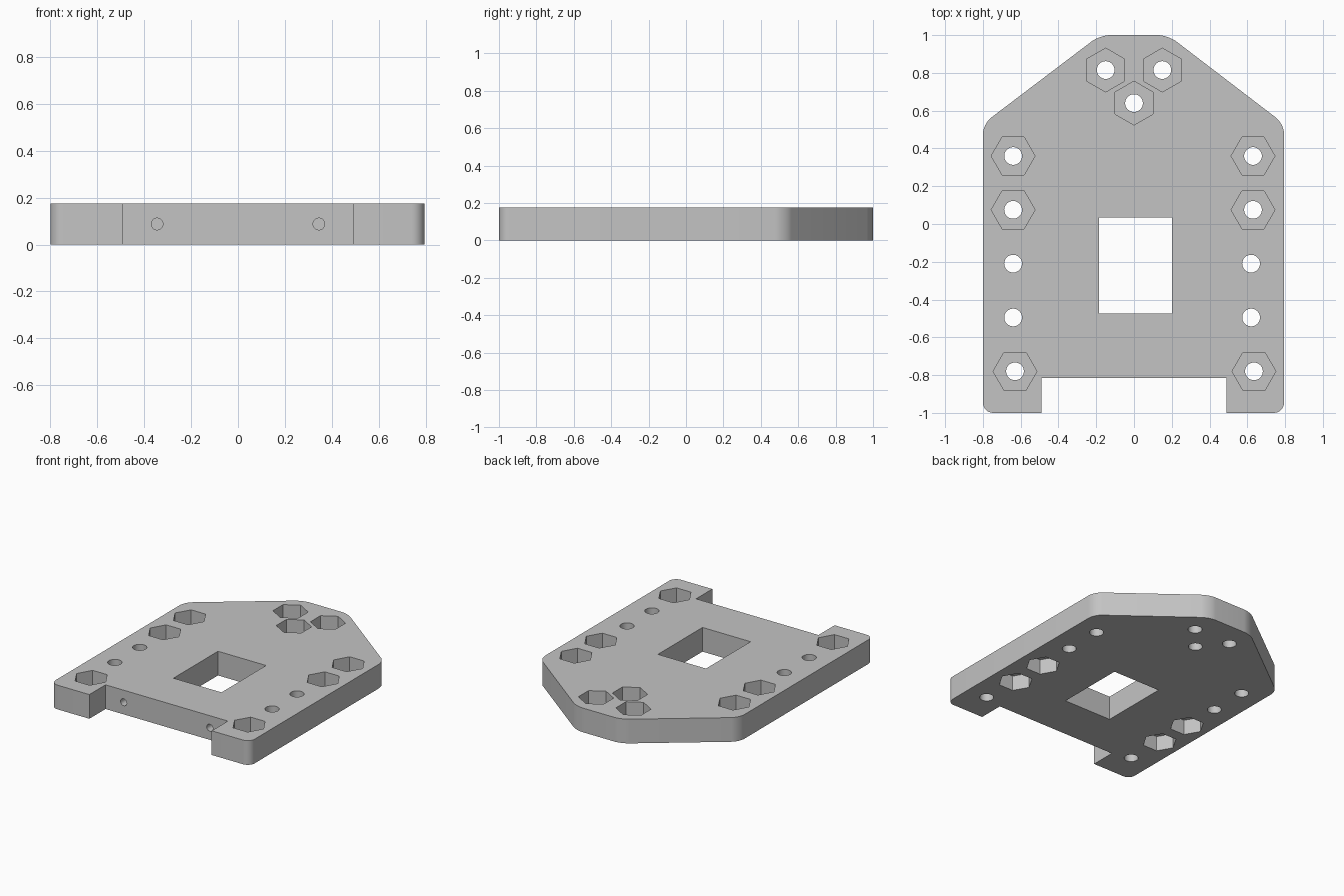
import bpy
import bmesh
import math
from mathutils import Matrix

default = bpy.data.objects.get("Cube")
if default:
    bpy.data.objects.remove(default, do_unlink=True)

T = 0.175            # plate thickness
POCKET = 0.11        # nut pocket depth
HOLE_R, HEX_R = 0.047, 0.116

grey = bpy.data.materials.new("plain grey")
grey.use_nodes = True
colour = (0.55, 0.55, 0.55, 1)
grey.diffuse_color = colour
grey.node_tree.nodes["Principled BSDF"].inputs["Base Color"].default_value = colour


def make_object(name, bm):
    bmesh.ops.recalc_face_normals(bm, faces=bm.faces)
    mesh = bpy.data.meshes.new(name)
    bm.to_mesh(mesh)
    bm.free()
    obj = bpy.data.objects.new(name, mesh)
    bpy.context.collection.objects.link(obj)
    mesh.materials.append(grey)
    return obj


def add_prism(bm, x, y, z0, z1, radius, sides, turn=0):
    matrix = Matrix.Translation((x, y, (z0 + z1) / 2)) @ Matrix.Rotation(turn, 4, 'Z')
    bmesh.ops.create_cone(bm, cap_ends=True, segments=sides, radius1=radius,
                          radius2=radius, depth=z1 - z0, matrix=matrix)


# Plate outline with a tapered back and a notched front
outline = [(-0.8, -1), (-0.49, -1), (-0.49, -0.815), (0.49, -0.815), (0.49, -1),
           (0.795, -1), (0.795, 0.53), (0.18, 1), (-0.18, 1), (-0.8, 0.53)]
bm = bmesh.new()
base = bm.faces.new([bm.verts.new((x, y, 0)) for x, y in outline])
top = bmesh.ops.extrude_face_region(bm, geom=[base])
bmesh.ops.translate(bm, vec=(0, 0, T),
                    verts=[v for v in top["geom"] if isinstance(v, bmesh.types.BMVert)])
corners = [e for e in bm.edges
           if abs(e.verts[0].co.z - e.verts[1].co.z) > 0.1
           and abs(abs(e.verts[0].co.x) - 0.49) > 0.01]
bmesh.ops.bevel(bm, geom=corners, offset=0.055, offset_type='OFFSET', segments=8,
                profile=0.5, affect='EDGES')
plate = make_object("mounting_plate", bm)

# Hole positions: side rows, and the group of three at the back
top_nuts = [(-0.64, 0.36), (-0.64, 0.075), (-0.63, -0.78),
            (0.63, 0.36), (0.63, 0.075), (0.635, -0.78)]
under_nuts = [(-0.64, -0.21), (-0.64, -0.495), (0.62, -0.21), (0.62, -0.495)]
back_nuts = [(-0.15, 0.815), (0.15, 0.815), (0, 0.64)]

# Through holes
holes = bmesh.new()
for x, y in top_nuts + under_nuts + back_nuts:
    add_prism(holes, x, y, -0.1, T + 0.1, HOLE_R, 32)

# Hexagonal nut pockets; create_cone starts its first corner on the y axis
pockets = bmesh.new()
for x, y in top_nuts:
    add_prism(pockets, x, y, T - POCKET, T + 0.1, HEX_R, 6, math.pi / 2)
for x, y in under_nuts:
    add_prism(pockets, x, y, -0.1, POCKET, HEX_R, 6, math.pi / 2)
for x, y in back_nuts:
    add_prism(pockets, x, y, T - POCKET, T + 0.1, HEX_R, 6)

# Rectangular window and the two screw holes in the notch wall
openings = bmesh.new()
bmesh.ops.create_cube(openings, size=1, matrix=Matrix.Translation((0.008, -0.22, T / 2))
                      @ Matrix.Diagonal((0.385, 0.51, 0.4, 1)))
for x in (-0.345, 0.345):
    bmesh.ops.create_cone(openings, cap_ends=True, segments=24, radius1=0.025,
                          radius2=0.025, depth=0.4,
                          matrix=Matrix.Translation((x, -0.8, T / 2))
                          @ Matrix.Rotation(math.pi / 2, 4, 'X'))

# Cut everything out, then drop the cutters
bpy.ops.object.select_all(action='DESELECT')
bpy.context.view_layer.objects.active = plate
plate.select_set(True)
for name, cut in (("hole", holes), ("pocket", pockets), ("opening", openings)):
    cutter = make_object(name + "_cutter", cut)
    cutter.hide_render = True
    mod = plate.modifiers.new(name + "_cut", 'BOOLEAN')
    mod.operation = 'DIFFERENCE'
    mod.solver = 'EXACT'
    mod.object = cutter
    bpy.ops.object.modifier_apply(modifier=mod.name)
    bpy.data.objects.remove(cutter, do_unlink=True)

bpy.ops.object.shade_smooth_by_angle(angle=math.radians(30))
